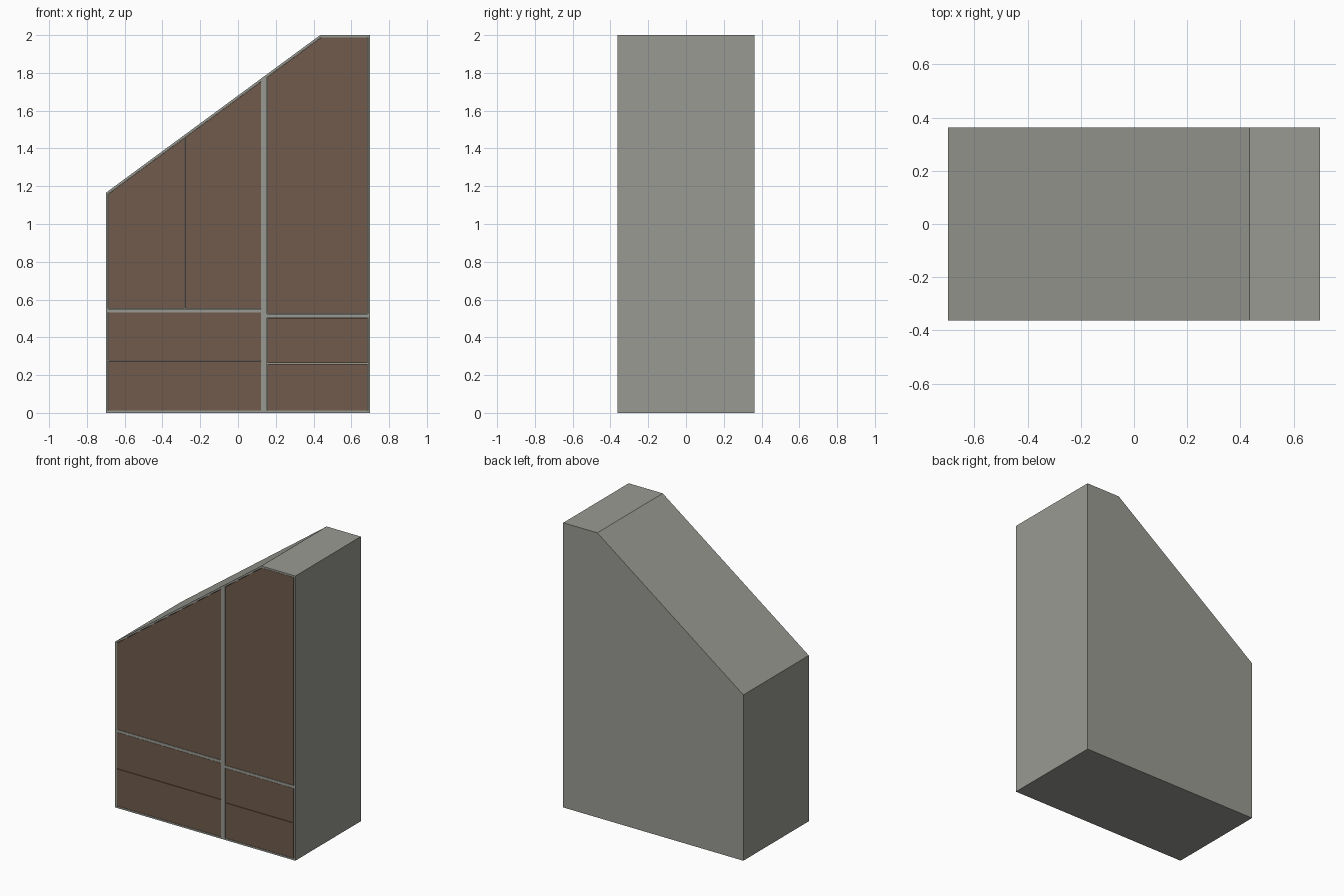
import bpy, bmesh

if "Cube" in bpy.data.objects:
    bpy.data.objects.remove(bpy.data.objects["Cube"])

D = 0.363          # half depth
T = 0.012          # board thickness
G = 0.0015         # gap around each front
SLOPE = (2.0 - 1.165) / (0.435 + 0.70)


def material(name, rgb):
    m = bpy.data.materials.new(name)
    m.diffuse_color = (*rgb, 1)
    m.use_nodes = True
    m.node_tree.nodes["Principled BSDF"].inputs["Base Color"].default_value = m.diffuse_color
    return m


GREY = material("warm grey board", (0.319, 0.323, 0.287))
BROWN = material("brown front", (0.162, 0.105, 0.070))


def finish(name, bm, mat):
    bmesh.ops.recalc_face_normals(bm, faces=bm.faces)
    me = bpy.data.meshes.new(name)
    bm.to_mesh(me)
    bm.free()
    me.materials.append(mat)
    ob = bpy.data.objects.new(name, me)
    bpy.context.collection.objects.link(ob)
    return ob


def prism(name, pts, y0, y1, mat):
    """Extrude an x-z outline from y0 to y1."""
    bm = bmesh.new()
    a = [bm.verts.new((x, y0, z)) for x, z in pts]
    b = [bm.verts.new((x, y1, z)) for x, z in pts]
    bm.faces.new(a)
    bm.faces.new(b[::-1])
    for i in range(len(a)):
        j = (i + 1) % len(a)
        bm.faces.new((a[i], b[i], b[j], a[j]))
    return finish(name, bm, mat)


def roof(x, drop=0.0):
    """Height of the underside of the sloped top at x."""
    return min(1.159 + SLOPE * (x + 0.688), 1.988) - drop


# carcass: open-fronted shell with a sloped top
outer = [(-0.70, 0), (0.70, 0), (0.70, 2.0), (0.435, 2.0), (-0.70, 1.165)]
inner = [(-0.688, T), (0.688, T), (0.688, 1.988), (0.439, 1.988), (-0.688, 1.159)]
bm = bmesh.new()
of, ob_, inf, inb = ([bm.verts.new((x, y, z)) for x, z in p] for p, y in
                     ((outer, -D), (outer, D), (inner, -D), (inner, D - T)))
for i in range(5):
    j = (i + 1) % 5
    bm.faces.new((of[i], of[j], inf[j], inf[i]))
    bm.faces.new((of[i], ob_[i], ob_[j], of[j]))
    bm.faces.new((inf[i], inf[j], inb[j], inb[i]))
bm.faces.new(ob_)
bm.faces.new(inb)
finish("carcass", bm, GREY)

# divider and the shelves above the drawers
prism("divider", [(0.122, T), (0.154, T), (0.154, roof(0.154)), (0.122, roof(0.122))],
      -D, D - T, GREY)
for name, x0, x1, z0, z1 in (("left_shelf", -0.688, 0.122, 0.532, 0.551),
                             ("right_shelf", 0.154, 0.688, 0.505, 0.524)):
    prism(name, [(x0, z0), (x1, z0), (x1, z1), (x0, z1)], -D, D - T, GREY)

# drawer fronts: two stacked in each bay
for side, x0, x1, top in (("left", -0.688, 0.122, 0.532), ("right", 0.154, 0.688, 0.505)):
    mid = (T + top) / 2 + 0.003
    for level, z0, z1 in (("lower", T, mid), ("upper", mid, top)):
        prism(f"{side}_{level}_drawer_front",
              [(x0 + G, z0 + G), (x1 - G, z0 + G), (x1 - G, z1 - G), (x0 + G, z1 - G)],
              -D + 0.001, -D + 0.021, BROWN)

# doors following the slope
for name, x0, x1, z0 in (("left_door", -0.688, -0.283, 0.551),
                         ("middle_door", -0.283, 0.122, 0.551),
                         ("right_door", 0.154, 0.688, 0.524)):
    a, b = x0 + G, x1 - G
    pts = [(a, z0 + G), (b, z0 + G), (b, roof(b, G))]
    if b > 0.439:
        pts.append((0.439, roof(0.439, G)))
    pts.append((a, roof(a, G)))
    prism(name, pts, -D + 0.001, -D + 0.021, BROWN)
